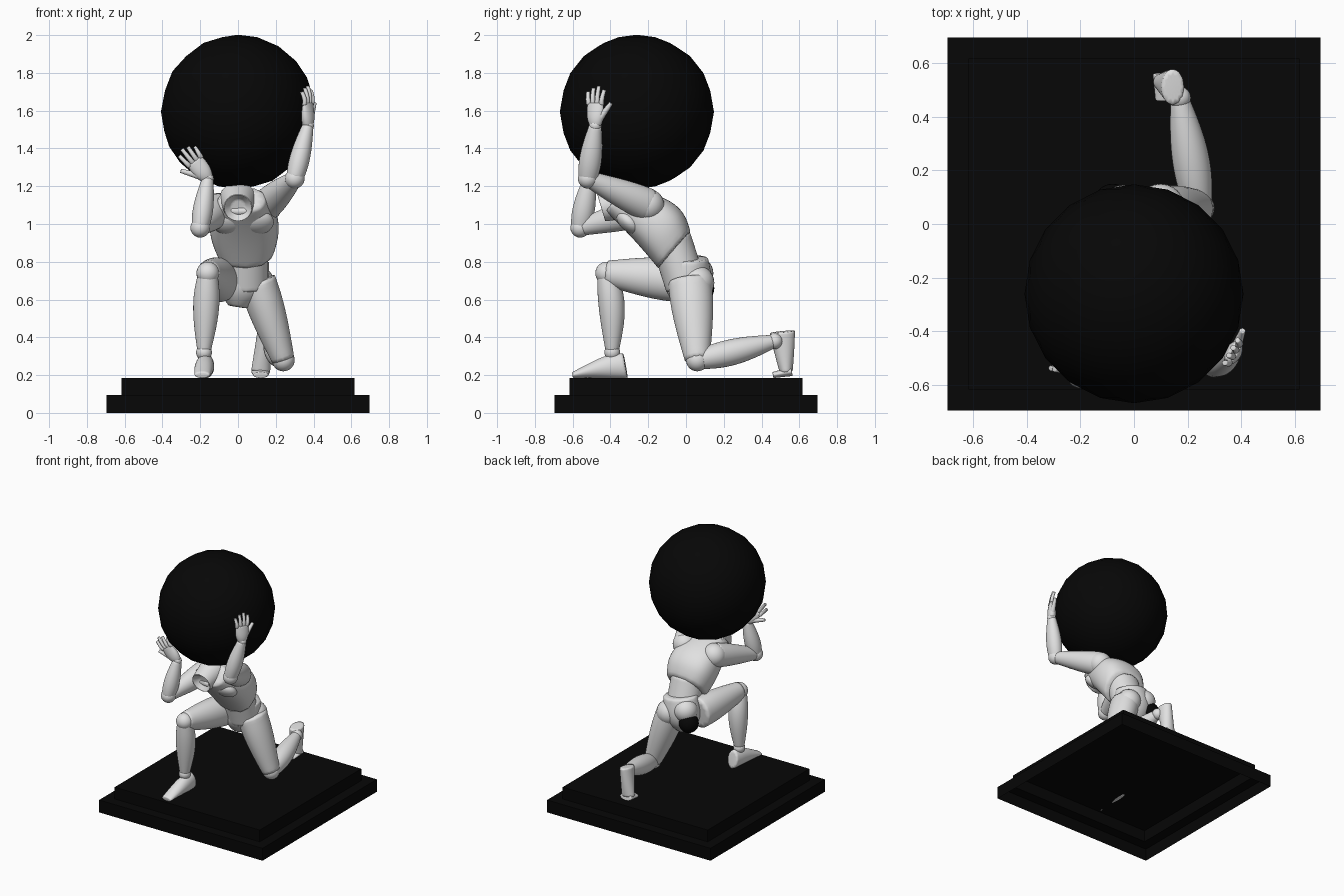
import bpy
import bmesh
import math
from mathutils import Vector

cube = bpy.data.objects.get("Cube")
if cube:
    bpy.data.objects.remove(cube, do_unlink=True)


def material(name, value):
    mat = bpy.data.materials.new(name)
    mat.use_nodes = True
    colour = (value, value, value, 1)
    mat.diffuse_color = colour
    mat.node_tree.nodes["Principled BSDF"].inputs["Base Color"].default_value = colour
    return mat


GREY = material("light grey", 0.75)
BLACK = material("black", 0.002)


def finish(name, bm, mat, smooth=True):
    bmesh.ops.recalc_face_normals(bm, faces=bm.faces)
    for face in bm.faces:
        face.smooth = smooth
    mesh = bpy.data.meshes.new(name)
    bm.to_mesh(mesh)
    bm.free()
    mesh.materials.append(mat)
    obj = bpy.data.objects.new(name, mesh)
    bpy.context.collection.objects.link(obj)
    return obj


def limb(name, start, end, start_width, end_width, bulge=0, depth=(1, 1),
         bow=(0, 0, 0), side=(1, 0, 0), sides=12, boxy=1, hollow=False):
    """Tapered, swelling oval tube; depth is the thickness to width ratio at each end."""
    bm = bmesh.new()
    start, end, bow = Vector(start), Vector(end), Vector(bow)
    along = (end - start).normalized()
    across = Vector(side)
    across = (across - along * across.dot(along)).normalized()
    up = along.cross(across)
    # Makes up for the shrinkage of the subdivision
    grow = 3 / (2 + math.cos(math.tau / sides))
    steps = 5
    rings = []
    for i in range(steps + 1):
        t = i / steps
        swell = math.sin(math.pi * t ** 0.8)
        width = grow * (start_width + (end_width - start_width) * t + bulge * swell)
        thick = width * (depth[0] + (depth[1] - depth[0]) * t)
        centre = start.lerp(end, t) + bow * swell
        ring = []
        for k in range(sides):
            c, s = math.cos(math.tau * k / sides), math.sin(math.tau * k / sides)
            c, s = (math.copysign(abs(value) ** boxy, value) for value in (c, s))
            ring.append(bm.verts.new(centre + across * width * c + up * thick * s))
        rings.append(ring)
    for low, high in zip(rings, rings[1:]):
        for k in range(sides):
            n = (k + 1) % sides
            bm.faces.new((low[k], low[n], high[n], high[k]))
    crease = bm.edges.layers.float.new("crease_edge")
    for ring in (rings[0], rings[-1]):
        cap = bm.faces.new(ring)
        for edge in cap.edges:
            edge[crease] = 0.5
    if hollow:
        bm.normal_update()
        for inset in (end_width / 5, end_width / 3):
            bmesh.ops.inset_region(bm, faces=[cap], thickness=inset)
            bmesh.ops.translate(bm, verts=cap.verts, vec=-along * inset)
    obj = finish(name, bm, GREY)
    sub = obj.modifiers.new("smooth", "SUBSURF")
    sub.levels = sub.render_levels = 2


def ball(name, place, radius, scale=(1, 1, 1), mat=GREY, tilt=0):
    bm = bmesh.new()
    bmesh.ops.create_uvsphere(bm, u_segments=24, v_segments=14, radius=radius)
    obj = finish(name, bm, mat)
    obj.location = place
    obj.scale = scale
    obj.rotation_euler.x = tilt


def hand(label, wrist, direction, thumb_side):
    """Palm, four fingers and a thumb, curling towards the globe."""
    d = Vector(direction).normalized()
    s = Vector(thumb_side)
    s = (s - d * s.dot(d)).normalized()
    inward = d.cross(s)
    if inward.dot(GLOBE - wrist) < 0:
        inward.negate()
    limb(label + "_palm", wrist, wrist + d * 0.12, 0.032, 0.046, 0.01, (0.8, 0.4), side=s)
    for finger, length in enumerate((0.08, 0.1, 0.09, 0.07)):
        offset = s * (1.5 - finger) * 0.025
        knuckle = wrist + d * 0.11 + offset
        tip = knuckle + d * length + offset * 0.3 + inward * 0.01
        limb(f"{label}_finger_{finger + 1}", knuckle, tip, 0.014, 0.01,
             bow=inward * -0.008, side=s, sides=8)
    base = wrist + d * 0.03 + s * 0.02
    limb(label + "_thumb", base, base + d * 0.09 + s * 0.07 + inward * 0.01, 0.02, 0.011,
         side=inward, sides=8)


# Stepped plinth, an open-bottomed shell
bm = bmesh.new()
bmesh.ops.create_cube(bm, size=2)
for v in bm.verts:
    v.co = (v.co.x * 0.695, v.co.y * 0.695, 0.095 if v.co.z > 0 else 0)
bm.normal_update()
under = [f for f in bm.faces if f.normal.z < -0.5]
bmesh.ops.delete(bm, geom=under, context="FACES_ONLY")
top = [f for f in bm.faces if f.normal.z > 0.5]
bmesh.ops.inset_region(bm, faces=top, thickness=0.11)
step = bmesh.ops.extrude_face_region(bm, geom=top)["geom"]
bmesh.ops.delete(bm, geom=top, context="FACES_ONLY")
for v in step:
    if isinstance(v, bmesh.types.BMVert):
        v.co.z += 0.09
finish("stepped_plinth", bm, BLACK, smooth=False)

# Globe
GLOBE = Vector((0, -0.26, 1.594))
bm = bmesh.new()
bmesh.ops.create_icosphere(bm, subdivisions=3, radius=0.408)
finish("globe", bm, BLACK).location = GLOBE

# Torso leaning forward, with a hollow neck socket
limb("chest", (0.04, -0.06, 0.86), (0.02, -0.37, 1.13), 0.15, 0.12, 0.045,
     (0.85, 0.7), bow=(0, 0.03, 0.03), boxy=0.8)
limb("abdomen", (0.04, -0.08, 0.92), (0.04, 0, 0.67), 0.12, 0.12, depth=(0.9, 0.9))
limb("pelvis", (0, 0.01, 0.56), (0.04, 0.01, 0.82), 0.05, 0.125, 0.05, (1, 0.85))
limb("neck_socket", (0, -0.3, 1.13), (0, -0.45, 1.085), 0.1, 0.074, hollow=True)
for label, x in (("left", 0.1), ("right", -0.05)):
    ball(label + "_pectoral", (x, -0.3, 1.01), 0.09, (1, 0.55, 0.9), tilt=0.85)
ball("left_buttock", (0.1, 0.06, 0.69), 0.09)
ball("right_buttock", (-0.04, 0.06, 0.74), 0.085)
ball("right_hip_joint", (-0.08, 0.08, 0.66), 0.07, mat=BLACK)

# Arms and legs between their joints
JOINTS = {
    "left": dict(hip=(0.1, 0.02, 0.7), knee=(0.24, 0.06, 0.28), ankle=(0.17, 0.47, 0.38),
                 shoulder=(0.15, -0.2, 1.1), elbow=(0.3, -0.52, 1.24),
                 wrist=(0.37, -0.48, 1.52)),
    "right": dict(hip=(-0.09, -0.02, 0.7), knee=(-0.16, -0.42, 0.74),
                  ankle=(-0.18, -0.39, 0.32), shoulder=(-0.1, -0.2, 1.08),
                  elbow=(-0.2, -0.56, 0.98), wrist=(-0.16, -0.51, 1.24)),
}
JOINT_SIZE = dict(knee=0.06, ankle=0.042, shoulder=0.085, elbow=0.052, wrist=0.032)
for label, joint in JOINTS.items():
    for kind, radius in JOINT_SIZE.items():
        ball(f"{label}_{kind}", joint[kind], radius)
    limb(label + "_thigh", joint["hip"], joint["knee"], 0.1, 0.06, 0.012, (1.15, 1.1))
    limb(label + "_shin", joint["knee"], joint["ankle"], 0.05, 0.034, 0.027,
         bow=(0, 0.015, 0))
    limb(label + "_upper_arm", joint["shoulder"], joint["elbow"], 0.08, 0.042, 0.008,
         (1.1, 1))
    limb(label + "_forearm", joint["elbow"], joint["wrist"], 0.045, 0.03, 0.015,
         (1.1, 1.1))

# Feet: the left on its toes, the right flat
limb("left_foot", (0.145, 0.51, 0.43), (0.12, 0.53, 0.22), 0.042, 0.05, depth=(1.6, 0.7))
limb("left_toes", (0.12, 0.56, 0.22), (0.12, 0.46, 0.2), 0.05, 0.04, depth=(0.5, 0.4))
limb("right_foot", (-0.17, -0.32, 0.25), (-0.19, -0.6, 0.2), 0.042, 0.04, 0.01,
     (1.6, 0.4), bow=(0, 0, 0.01))

# Hands
hand("left_hand", Vector(JOINTS["left"]["wrist"]), (0, 0, 1), (0.5, 0.9, 0))
hand("right_hand", Vector(JOINTS["right"]["wrist"]), (-0.6, -0.2, 0.8), (-0.8, 0, -0.6))
